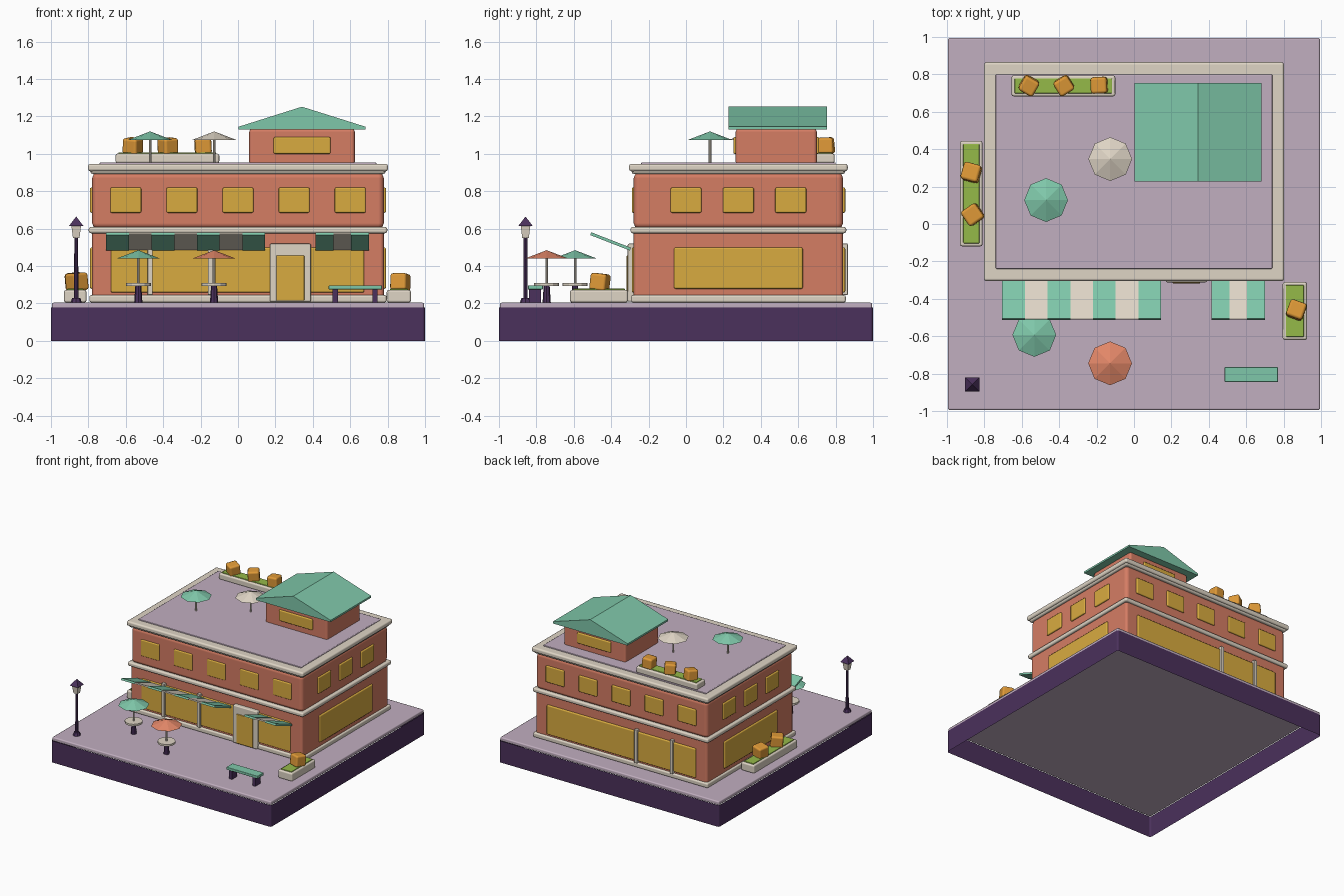
import bpy, bmesh, math, random
from mathutils import Matrix, Euler

if "Cube" in bpy.data.objects:
    bpy.data.objects.remove(bpy.data.objects["Cube"])

random.seed(4)
G = 0.205   # paving level
R = 0.955   # roof terrace level
CY = 0.28   # building centre in y
mats = {}


def mat(name, r, g, b):
    m = bpy.data.materials.new(name)
    m.diffuse_color = [(c / 255) ** 2.2 for c in (r, g, b)] + [1]
    m.use_nodes = True
    m.node_tree.nodes["Principled BSDF"].inputs["Base Color"].default_value = m.diffuse_color
    mats[name] = m


mat("plum", 76, 52, 92)
mat("lilac", 192, 173, 190)
mat("terracotta", 212, 124, 100)
mat("cream", 222, 212, 196)
mat("amber", 216, 170, 66)
mat("mint", 126, 198, 168)
mat("coral", 226, 134, 104)
mat("leaf", 148, 184, 74)
mat("orange", 222, 152, 58)


def finish(bm, name, m, bevel=0, seg=2):
    bmesh.ops.recalc_face_normals(bm, faces=bm.faces)
    me = bpy.data.meshes.new(name)
    bm.to_mesh(me)
    bm.free()
    ob = bpy.data.objects.new(name, me)
    bpy.context.collection.objects.link(ob)
    me.materials.append(mats[m])
    if bevel:
        for p in me.polygons:
            p.use_smooth = True
        b = ob.modifiers.new("bevel", 'BEVEL')
        b.width, b.segments, b.harden_normals = bevel, seg, True
    return ob


def box(name, x, y, z, m, bevel=0, rot=(0, 0, 0), seg=2):
    """Box from (min, max) ranges, rotated about its centre."""
    c = [(a + b) / 2 for a, b in (x, y, z)]
    s = [b - a for a, b in (x, y, z)]
    bm = bmesh.new()
    bmesh.ops.create_cube(bm, size=1)
    bm.transform(Matrix.Diagonal((*s, 1)))
    ob = finish(bm, name, m, bevel, seg)
    ob.location, ob.rotation_euler = c, rot
    return ob


def cone(name, x, y, z0, z1, r0, r1, m, n=8, turn=0):
    bm = bmesh.new()
    bmesh.ops.create_cone(bm, cap_ends=True, segments=n, radius1=r0, radius2=r1, depth=z1 - z0,
                          matrix=Matrix.Translation((x, y, (z0 + z1) / 2)) @ Matrix.Rotation(turn, 4, 'Z'))
    bmesh.ops.remove_doubles(bm, verts=bm.verts, dist=1e-5)
    return finish(bm, name, m)


def prism(name, profile, y0, y1, m):
    """Extrude an x-z profile along y."""
    bm = bmesh.new()
    f = bm.faces.new([bm.verts.new((px, y0, pz)) for px, pz in profile])
    ext = bmesh.ops.extrude_face_region(bm, geom=[f])["geom"]
    bmesh.ops.translate(bm, vec=(0, y1 - y0, 0), verts=[v for v in ext if isinstance(v, bmesh.types.BMVert)])
    return finish(bm, name, m)


def ring_box(name, hx, hy, z0, z1, m, bevel, seg=2):
    """Box centred on the building axis."""
    return box(name, (-hx, hx), (CY - hy, CY + hy), (z0, z1), m, bevel, seg=seg)


# Open-bottomed plinth and paving slab
plinth = box("plinth", (-1, 1), (-1, 1), (0, 0.178), "plum", 0.015)
bm = bmesh.new()
bm.from_mesh(plinth.data)
bmesh.ops.delete(bm, geom=[f for f in bm.faces if abs(f.normal.z) > 0.5], context='FACES_ONLY')
bm.to_mesh(plinth.data)
bm.free()
box("paving", (-0.995, 0.995), (-0.995, 0.995), (0.172, G), "lilac", 0.01)

# Main building: two storeys with bands, cornice and terrace
ring_box("ground_floor", 0.78, 0.56, G, 0.6, "terracotta", 0.02)
ring_box("upper_floor", 0.78, 0.56, 0.6, 0.9, "terracotta", 0.03)
ring_box("skirting", 0.795, 0.575, G, 0.245, "cream", 0.012)
ring_box("floor_band", 0.798, 0.577, 0.575, 0.61, "cream", 0.013)
ring_box("cornice_lower", 0.79, 0.572, 0.892, 0.925, "cream", 0.015)
ring_box("cornice", 0.803, 0.585, 0.907, 0.947, "cream", 0.014)
ring_box("terrace_floor", 0.74, 0.52, 0.93, R, "lilac", 0.006)

# Windows, mirrored front/back and left/right
for s, side in ((-1, "front"), (1, "back")):
    yw = CY + s * 0.56
    yr = (yw - 0.01, yw + 0.012)
    for i in range(5):
        x = -0.6 + 0.3 * i
        box(f"{side}_window_{i}", (x - 0.083, x + 0.083), yr, (0.685, 0.82), "amber", 0.008)
    box(f"{side}_shop_window", (-0.68, 0.675), yr, (0.258, 0.5), "amber", 0.01)
    for i, x in enumerate((-0.47, -0.147)):
        box(f"{side}_mullion_{i}", (x - 0.014, x + 0.014), (yw - 0.025, yw + 0.025), (0.245, 0.52), "cream", 0.004)
for s, side in ((-1, "left"), (1, "right")):
    xr = (s * 0.78 - 0.012, s * 0.78 + 0.012)
    for i in range(3):
        y = CY * i
        box(f"{side}_window_{i}", xr, (y - 0.083, y + 0.083), (0.685, 0.82), "amber", 0.008)
    box(f"{side}_shop_window", xr, (-0.065, 0.625), (0.278, 0.5), "amber", 0.01)

# Door
box("door_frame", (0.17, 0.39), (-0.312, -0.26), (0.21, 0.52), "cream", 0.008)
box("door", (0.205, 0.355), (-0.318, -0.28), (0.215, 0.457), "amber", 0.006)


# Striped awnings tilting up away from the wall
def awning(name, x0, x1, n):
    w = (x1 - x0) / n
    for i in range(n):
        green = i % 2 == 0
        t = 0.008 if green else 0.005
        box(f"{name}_stripe_{i}", (x0 + i * w, x0 + (i + 1) * w), (-0.517, -0.29), (0.532 - t, 0.532 + t),
            "mint" if green else "cream", rot=(-math.atan(0.39), 0, 0))


awning("long_awning", -0.705, 0.145, 7)
awning("short_awning", 0.415, 0.70, 3)

# Rooftop room with gable roof
box("roof_room", (0.06, 0.625), (0.265, 0.70), (0.94, 1.135), "terracotta", 0.018)
for side, y in (("front", 0.265), ("back", 0.70)):
    box(f"roof_room_{side}_window", (0.19, 0.495), (y - 0.012, y + 0.012), (1.0, 1.09), "amber", 0.008)
prism("gable_roof", [(0.003, 1.13), (0.682, 1.13), (0.682, 1.145), (0.342, 1.252), (0.003, 1.145)], 0.228, 0.755, "mint")


# Parasols, with tables on the paving
def parasol(name, x, y, z, top, color, table):
    cone(f"{name}_canopy", x, y, top - 0.045, top, 0.117, 0, color)
    cone(f"{name}_pole", x, y, z, top - 0.03, 0.007, 0.007, "cream")
    if table:
        cone(f"{name}_table_top", x, y, 0.294, 0.31, 0.067, 0.067, "cream", 12)
        cone(f"{name}_table_leg", x, y, z, 0.295, 0.022, 0.016, "plum")


parasol("green_parasol", -0.533, -0.593, G, 0.485, "mint", True)
parasol("coral_parasol", -0.128, -0.745, G, 0.485, "coral", True)
parasol("roof_green_parasol", -0.47, 0.128, R, 1.12, "mint", False)
parasol("roof_cream_parasol", -0.127, 0.347, R, 1.12, "cream", False)


# Planters with cube shrubs
def planter(name, x, y, z, h, shrubs, size):
    box(f"{name}_trough", x, y, (z, z + h), "cream", 0.012)
    box(f"{name}_soil", (x[0] + 0.017, x[1] - 0.017), (y[0] + 0.017, y[1] - 0.017), (z + h - 0.02, z + h + 0.006), "leaf", 0.003)
    for i, (sx, sy, turn) in enumerate(shrubs):
        r = size / 2
        tilt = [random.uniform(-0.13, 0.13) for _ in range(2)]
        c = z + h + r - 0.005
        box(f"{name}_shrub_{i}", (sx - r, sx + r), (sy - r, sy + r), (c - r, c + r), "orange", 0.015,
            Euler((*tilt, math.radians(turn))))


planter("left_planter", (-0.93, -0.81), (-0.12, 0.445), G, 0.068, [(-0.87, 0.275, -15), (-0.862, 0.05, 35)], 0.095)
planter("right_planter", (0.795, 0.925), (-0.62, -0.31), G, 0.068, [(0.868, -0.46, -20)], 0.092)
planter("roof_planter", (-0.655, -0.10), (0.682, 0.795), 0.95, 0.052,
        [(-0.562, 0.74, -30), (-0.375, 0.74, 32), (-0.187, 0.742, 3)], 0.088)

# Bench
box("bench_seat", (0.485, 0.77), (-0.845, -0.765), (0.275, 0.297), "mint", 0.004)
for side, x in (("left", 0.52), ("right", 0.732)):
    box(f"bench_{side}_leg", (x - 0.014, x + 0.014), (-0.84, -0.775), (G, 0.278), "plum")

# Street lamp
LX, LY = -0.865, -0.858
cone("lamp_foot", LX, LY, G, 0.23, 0.03, 0.022, "plum")
cone("lamp_post", LX, LY, G, 0.555, 0.012, 0.01, "plum")
cone("lamp_lantern", LX, LY, 0.55, 0.62, 0.025, 0.037, "cream", 4, math.pi / 4)
cone("lamp_cap", LX, LY, 0.615, 0.665, 0.054, 0, "plum", 4, math.pi / 4)
